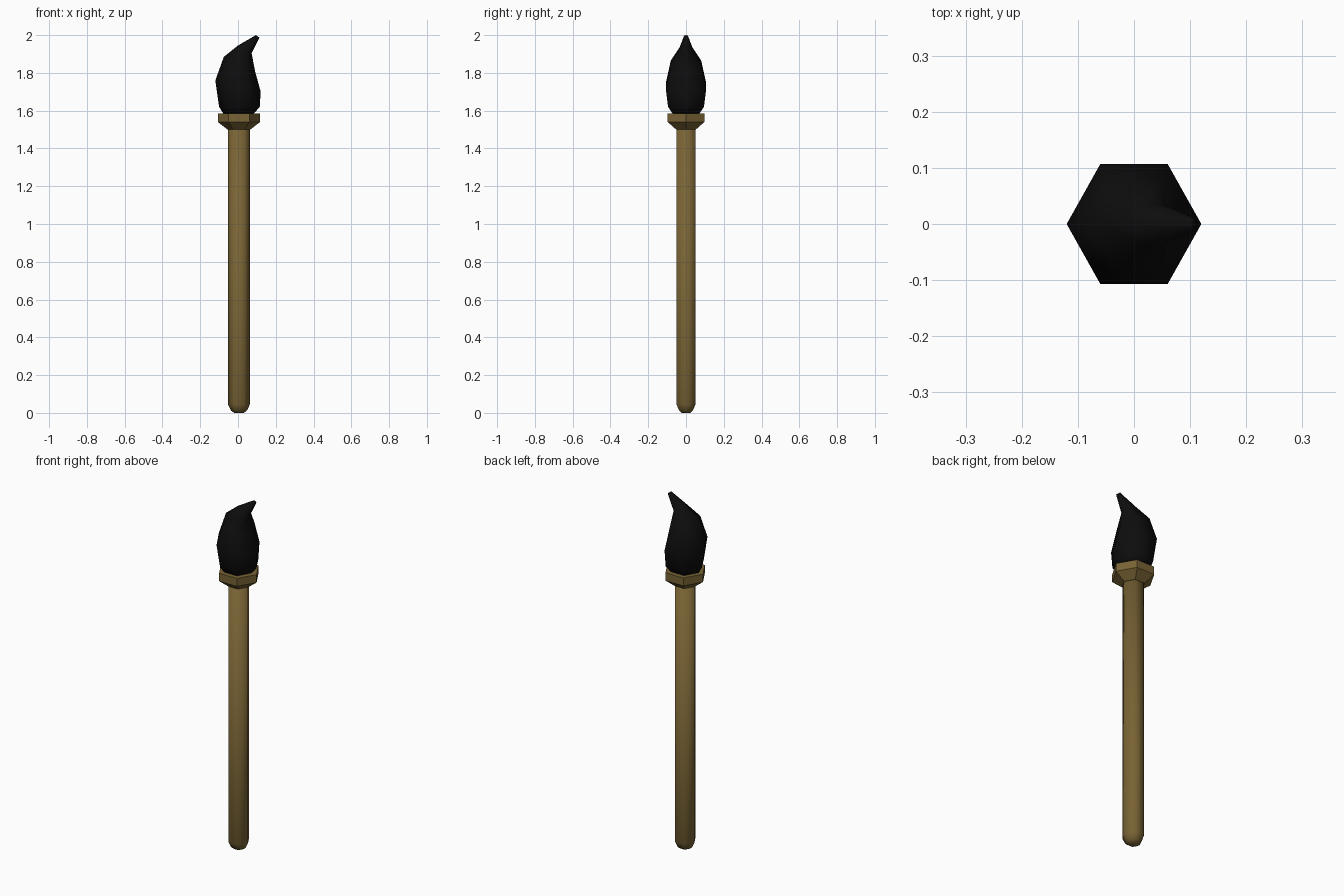
import bpy
import bmesh
from math import cos, sin, pi

if "Cube" in bpy.data.objects:
    bpy.data.objects.remove(bpy.data.objects["Cube"])

SIDES = 6
AXIS_X = 0.005


def material(name, color):
    mat = bpy.data.materials.new(name)
    mat.use_nodes = True
    mat.diffuse_color = color
    bsdf = mat.node_tree.nodes["Principled BSDF"]
    bsdf.inputs["Base Color"].default_value = color
    bsdf.inputs["Roughness"].default_value = 0.8
    return mat


def loft(name, rings, mat, smooth):
    """Six-sided skin through rings given as left point, right point, half depth."""
    bm = bmesh.new()
    loops = []
    for (xl, zl), (xr, zr), depth in rings:
        loop = []
        for i in range(SIDES):
            a = 2 * pi * i / SIDES
            t = (1 + cos(a)) / 2
            y = depth * sin(a) / sin(pi / 3)
            loop.append(bm.verts.new((xl + (xr - xl) * t, y, zl + (zr - zl) * t)))
        loops.append(loop)
    for low, high in zip(loops, loops[1:]):
        for i in range(SIDES):
            j = (i + 1) % SIDES
            bm.faces.new((low[i], low[j], high[j], high[i]))
    bm.faces.new(loops[0][::-1])
    bm.faces.new(loops[-1])
    bmesh.ops.recalc_face_normals(bm, faces=bm.faces)
    for face in bm.faces:
        face.smooth = smooth
    mesh = bpy.data.meshes.new(name)
    bm.to_mesh(mesh)
    bm.free()
    mesh.materials.append(mat)
    obj = bpy.data.objects.new(name, mesh)
    bpy.context.collection.objects.link(obj)
    return obj


def upright(profile):
    """Level hexagon rings from (radius, height) pairs."""
    return [((AXIS_X - r, z), (AXIS_X + r, z), r * sin(pi / 3)) for r, z in profile]


wood = material("golden brown wood", (0.19, 0.125, 0.035, 1))
black = material("black bristle", (0.004, 0.004, 0.004, 1))

# Long handle with a rounded lower end
loft("handle", upright([(0.025, 0), (0.042, 0.012), (0.058, 0.045), (0.058, 1.51)]), wood, True)

# Flared collar holding the bristles
loft("collar", upright([(0.06, 1.50), (0.112, 1.54), (0.112, 1.585)]), wood, False)

# Bristle tuft, swelling and then sweeping to a point on one side
loft("bristles", [
    ((-0.075, 1.58), (0.08, 1.58), 0.068),
    ((-0.10, 1.62), (0.115, 1.62), 0.095),
    ((-0.12, 1.76), (0.12, 1.70), 0.107),
    ((-0.075, 1.885), (0.09, 1.81), 0.08),
    ((0.0, 1.945), (0.072, 1.905), 0.034),
    ((0.095, 2.0), (0.113, 1.987), 0.01),
], black, True)
